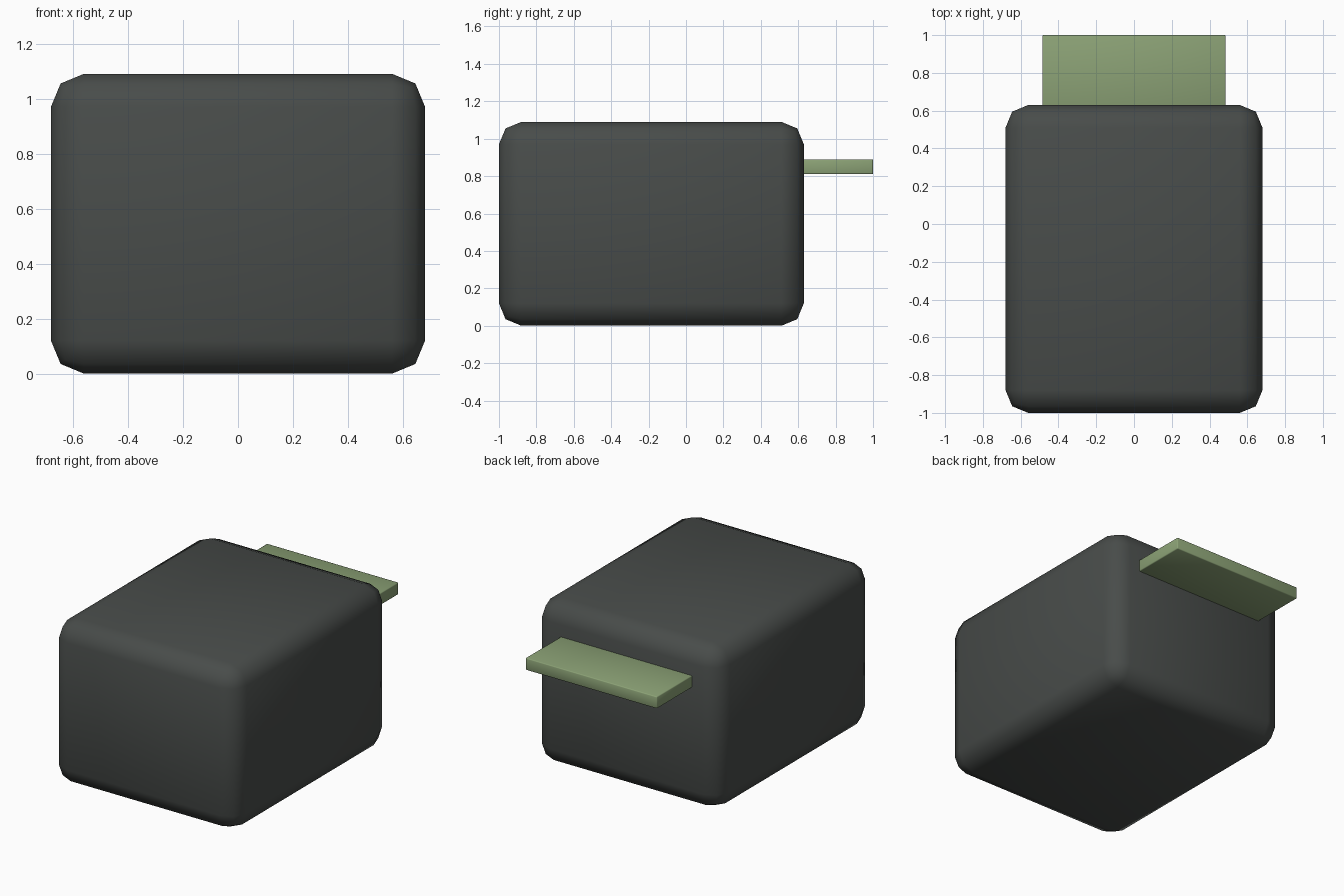
import bpy

if "Cube" in bpy.data.objects:
    bpy.data.objects.remove(bpy.data.objects["Cube"])


def material(name, rgb):
    m = bpy.data.materials.new(name)
    m.diffuse_color = (*rgb, 1)
    m.use_nodes = True
    m.node_tree.nodes["Principled BSDF"].inputs["Base Color"].default_value = m.diffuse_color
    return m


def rounded_box(name, lo, hi, bevel, segments, mat):
    """Smooth-shaded box between two corners with bevelled edges."""
    centre = [(a + b) / 2 for a, b in zip(lo, hi)]
    bpy.ops.mesh.primitive_cube_add(size=1, location=centre)
    ob = bpy.context.object
    ob.name = name
    ob.scale = [b - a for a, b in zip(lo, hi)]
    bpy.ops.object.transform_apply(location=False, rotation=False, scale=True)
    mod = ob.modifiers.new("rounding", 'BEVEL')
    mod.width = bevel
    mod.segments = segments
    bpy.ops.object.shade_smooth()
    ob.data.materials.append(mat)
    return ob


dark = material("dark_grey", (0.065, 0.072, 0.068))
green = material("soft_green", (0.26, 0.36, 0.18))

# Main block
rounded_box("body", (-0.68, -1.0, 0.0), (0.68, 0.63, 1.09), 0.12, 2, dark)

# Flat tab sticking out of the back, rooted just inside the block
rounded_box("rear_tab", (-0.485, 0.58, 0.81), (0.485, 1.0, 0.89), 0.006, 2, green)
